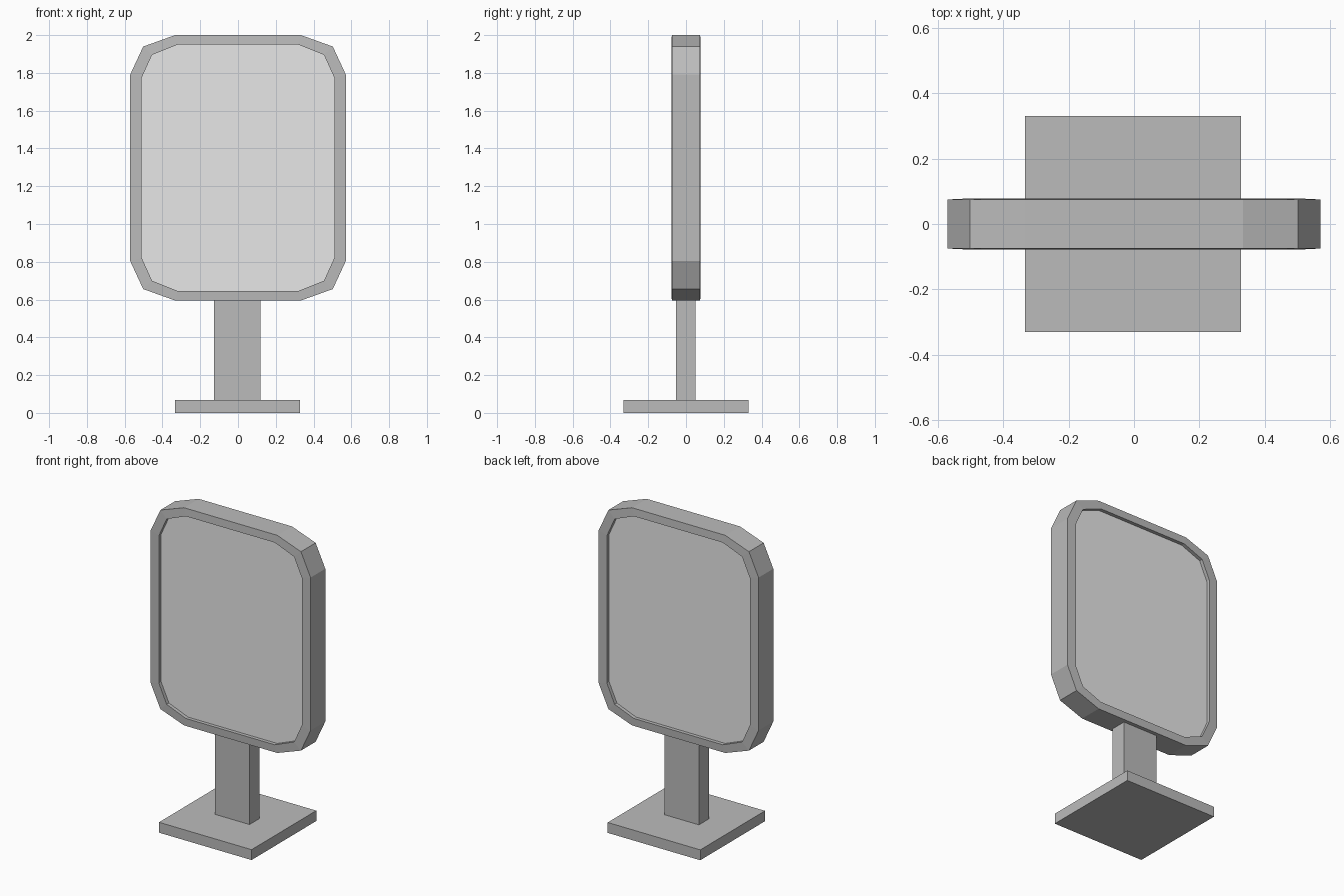
import bpy, bmesh

if "Cube" in bpy.data.objects:
    bpy.data.objects.remove(bpy.data.objects["Cube"])

def material(name, v):
    m = bpy.data.materials.new(name)
    m.diffuse_color = (v, v, v, 1)
    m.use_nodes = True
    m.node_tree.nodes["Principled BSDF"].inputs["Base Color"].default_value = m.diffuse_color
    return m

frame_grey = material("mid grey", 0.5)
panel_grey = material("light grey", 0.8)

def finish(name, bm, mat):
    bmesh.ops.recalc_face_normals(bm, faces=bm.faces)
    me = bpy.data.meshes.new(name)
    bm.to_mesh(me)
    bm.free()
    me.materials.append(mat)
    ob = bpy.data.objects.new(name, me)
    bpy.context.collection.objects.link(ob)
    return ob

def box(name, x0, x1, y0, y1, z0, z1, mat):
    bm = bmesh.new()
    bmesh.ops.create_cube(bm, size=1)
    for v in bm.verts:
        v.co.x = x1 if v.co.x > 0 else x0
        v.co.y = y1 if v.co.y > 0 else y0
        v.co.z = z1 if v.co.z > 0 else z0
    return finish(name, bm, mat)

ZC = 1.2975  # centre height of the head

def outline(corner):
    """Mirror one two-step chamfered corner into a full 12-sided loop."""
    q = list(corner)
    q += [(x, -z) for x, z in reversed(q)]
    return q + [(-x, z) for x, z in reversed(q)]

outer = outline([(0.333, 0.7025), (0.502, 0.642), (0.571, 0.493)])
inner = outline([(0.318, 0.6525), (0.455, 0.598), (0.51, 0.477)])

def ring(bm, pts, y):
    return [bm.verts.new((x, y, z + ZC)) for x, z in pts]

# Head frame, with a recess on the front and the back
RECESS = 0.055
bm = bmesh.new()
loops = [ring(bm, p, y) for p, y in (
    (inner, -RECESS), (inner, -0.078), (outer, -0.075),
    (outer, 0.075), (inner, 0.078), (inner, RECESS))]
for a, b in zip(loops, loops[1:]):
    for i in range(len(a)):
        j = (i + 1) % len(a)
        bm.faces.new((a[i], a[j], b[j], b[i]))
finish("head_frame", bm, frame_grey)

# Recessed panels, front and back
for name, y in (("front_panel", -RECESS), ("back_panel", RECESS)):
    bm = bmesh.new()
    f = bm.faces.new(ring(bm, inner, y))
    f.normal_update()
    flip = f.normal.y * y < 0
    ob = finish(name, bm, panel_grey)
    if ob.data.polygons[0].normal.y * y < 0:
        ob.data.flip_normals()

# Post and base plate
box("post", -0.128, 0.119, -0.052, 0.051, 0.066, 0.596, frame_grey)
box("base_plate", -0.333, 0.328, -0.33, 0.33, 0, 0.067, frame_grey)
